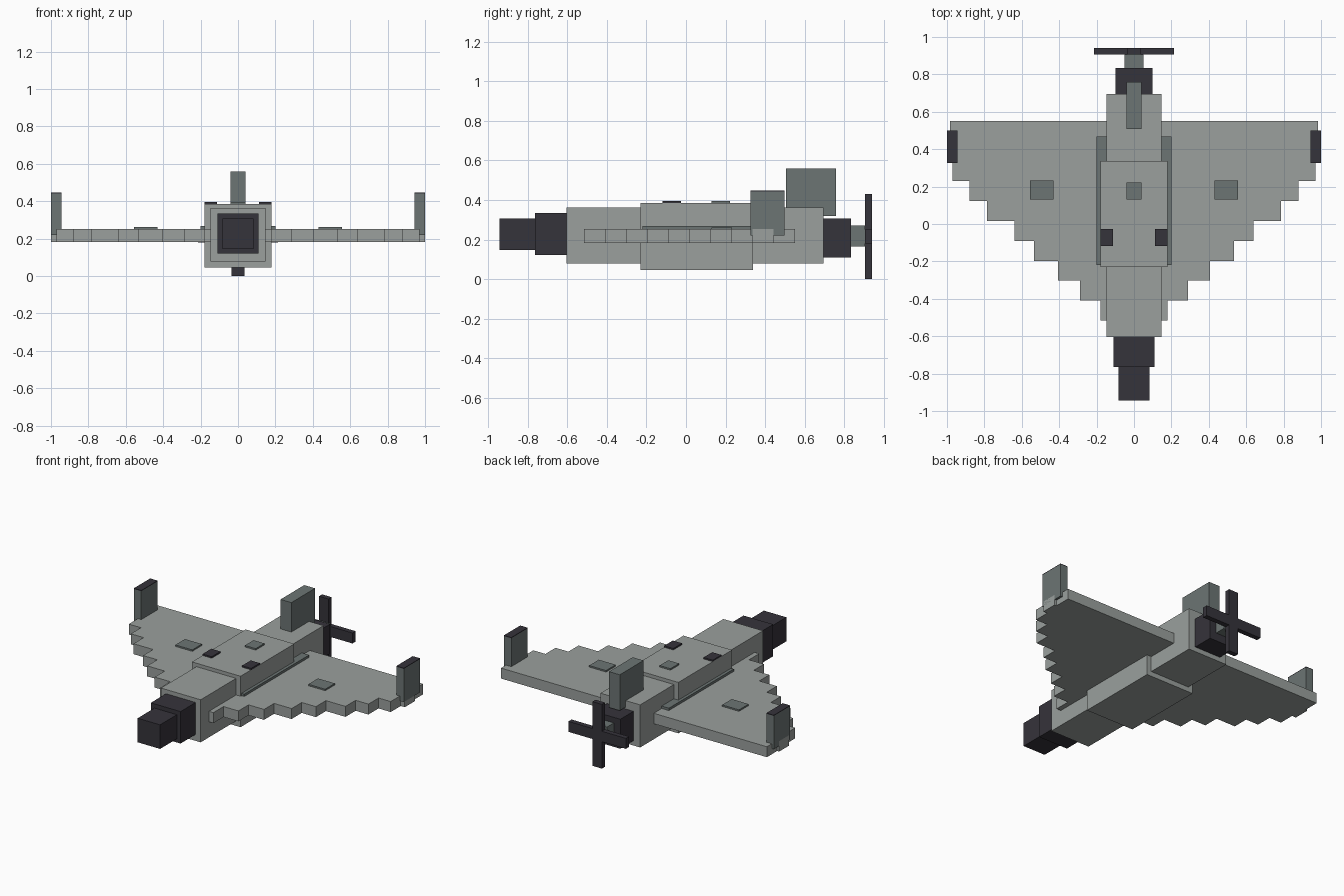
import bpy, bmesh

if "Cube" in bpy.data.objects:
    bpy.data.objects.remove(bpy.data.objects["Cube"])


def material(name, rgb):
    m = bpy.data.materials.new(name)
    m.diffuse_color = (*rgb, 1.0)
    m.use_nodes = True
    m.node_tree.nodes["Principled BSDF"].inputs["Base Color"].default_value = m.diffuse_color
    return m


LIGHT = material("light_grey", (0.325, 0.35, 0.337))
MID = material("slate_grey", (0.15, 0.178, 0.174))
DARK = material("charcoal", (0.036, 0.033, 0.043))


def finish(name, bm, mat):
    bmesh.ops.recalc_face_normals(bm, faces=bm.faces)
    me = bpy.data.meshes.new(name)
    bm.to_mesh(me)
    bm.free()
    me.materials.append(mat)
    ob = bpy.data.objects.new(name, me)
    bpy.context.collection.objects.link(ob)
    return ob


def box(name, xr, yr, zr, mat):
    """Box from its extents on each axis."""
    bm = bmesh.new()
    bmesh.ops.create_cube(bm, size=1.0)
    for v in bm.verts:
        v.co = [lo + (c + 0.5) * (hi - lo) for c, (lo, hi) in zip(v.co, (xr, yr, zr))]
    return finish(name, bm, mat)


def pair(name, xr, yr, zr, mat):
    """Box on the right side and its mirror on the left."""
    box("right_" + name, xr, yr, zr, mat)
    box("left_" + name, (-xr[1], -xr[0]), yr, zr, mat)


# Fuselage
box("fuselage", (-0.147, 0.147), (-0.605, 0.695), (0.078, 0.363), LIGHT)
box("center_body", (-0.18, 0.18), (-0.23, 0.338), (0.045, 0.386), LIGHT)

# Stepped nose
box("nose_base", (-0.11, 0.11), (-0.765, -0.605), (0.121, 0.335), DARK)
box("nose_tip", (-0.083, 0.083), (-0.943, -0.765), (0.146, 0.307), DARK)

# Stepped delta wing: half width of each row, from front to back
half_widths = [0.18, 0.29, 0.405, 0.535, 0.64, 0.785, 0.88, 0.97, 1.0, 0.985]
row_ends = [-0.41, -0.303, -0.197, -0.09, 0.016, 0.123, 0.23, 0.336, 0.443, 0.551]
right, y = [], -0.517
for w, y_end in zip(half_widths, row_ends):
    right += [(w, y), (w, y_end)]
    y = y_end
outline = right + [(-x, yy) for x, yy in reversed(right)]
bm = bmesh.new()
face = bm.faces.new([bm.verts.new((x, yy, 0.182)) for x, yy in outline])
top = bmesh.ops.extrude_face_region(bm, geom=[face])["geom"]
bmesh.ops.translate(bm, vec=(0, 0, 0.07),
                    verts=[g for g in top if isinstance(g, bmesh.types.BMVert)])
finish("stepped_wing", bm, LIGHT)

# Wing root strips and wing panels
pair("root_strip", (0.14, 0.2), (-0.22, 0.467), (0.245, 0.268), MID)
pair("wing_panel", (0.43, 0.555), (0.13, 0.232), (0.25, 0.262), MID)

# Plates on the centre body
box("top_panel", (-0.04, 0.04), (0.13, 0.222), (0.384, 0.396), MID)
pair("top_vent", (0.112, 0.18), (-0.118, -0.026), (0.384, 0.396), DARK)

# Wing tip fins with dark caps
pair("tip_fin", (0.945, 1.0), (0.326, 0.499), (0.22, 0.442), MID)
pair("tip_fin_cap", (0.945, 1.0), (0.326, 0.499), (0.442, 0.447), DARK)

# Tail fin
box("tail_fin", (-0.04, 0.04), (0.507, 0.758), (0.32, 0.56), MID)

# Engine, shaft and crossed propeller blades
box("engine", (-0.098, 0.098), (0.695, 0.835), (0.11, 0.307), DARK)
box("propeller_shaft", (-0.05, 0.05), (0.835, 0.907), (0.164, 0.27), MID)
box("vertical_blade", (-0.035, 0.035), (0.907, 0.94), (0.0, 0.43), DARK)
pair("horizontal_blade", (0.035, 0.213), (0.907, 0.94), (0.18, 0.25), DARK)
